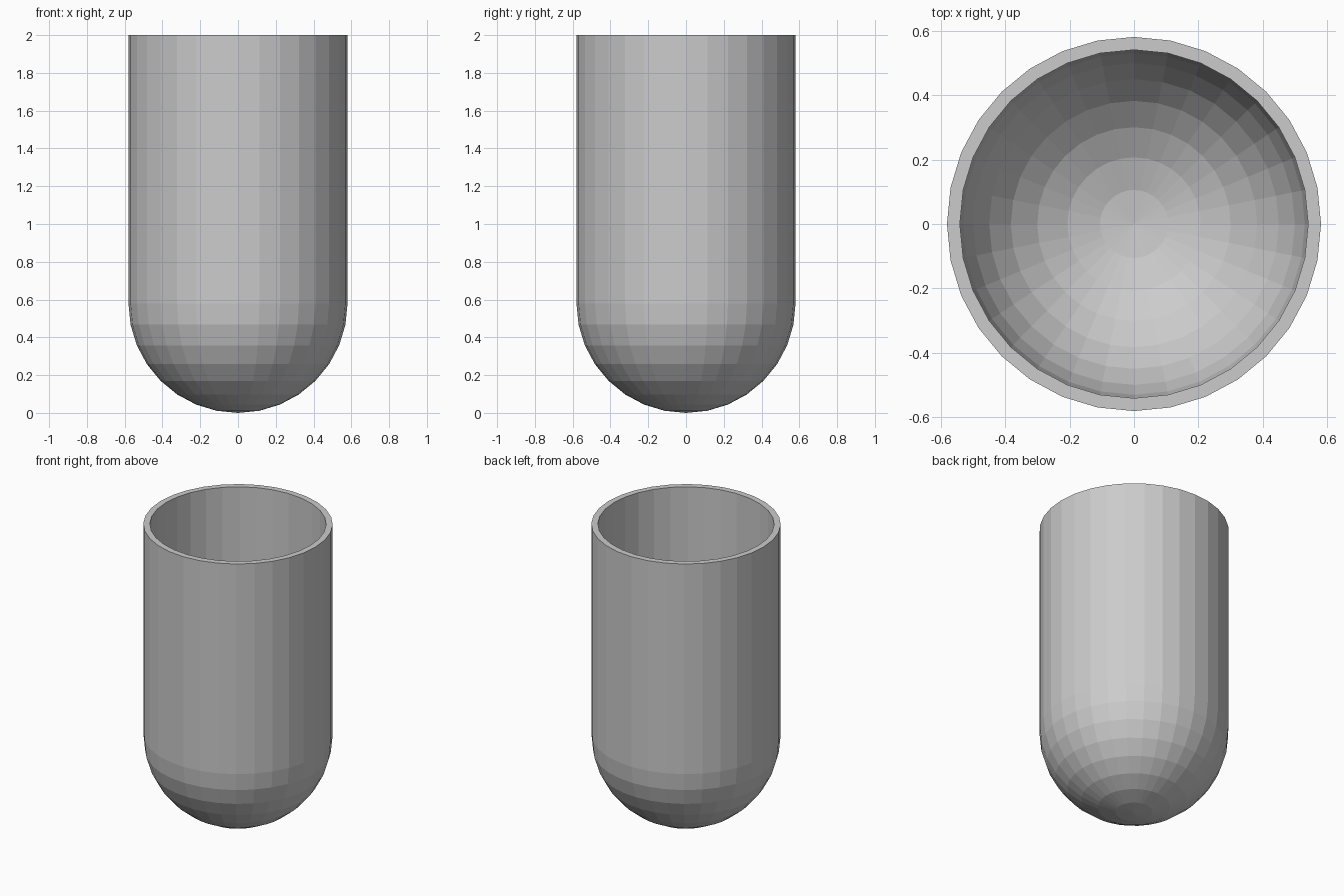
import bpy, bmesh
from math import sin, cos, pi

if "Cube" in bpy.data.objects:
    bpy.data.objects.remove(bpy.data.objects["Cube"])

SIDES, RINGS = 32, 8
R_OUT, R_IN, TOP = 0.58, 0.54, 2.0


def dome_profile(r):
    # Quarter circle from the pole up to the straight wall, then the rim
    pts = [(r * sin(k * pi / 2 / RINGS), R_OUT - r * cos(k * pi / 2 / RINGS))
           for k in range(RINGS + 1)]
    return pts + [(r, TOP)]


# Closed-wall profile: outer pole to rim, then back down to the inner pole
profile = dome_profile(R_OUT) + dome_profile(R_IN)[::-1]

bm = bmesh.new()
rings = []
for r, z in profile:
    if r < 1e-6:
        rings.append([bm.verts.new((0, 0, z))] * SIDES)
    else:
        rings.append([bm.verts.new((r * cos(2 * pi * i / SIDES), r * sin(2 * pi * i / SIDES), z))
                      for i in range(SIDES)])

# Skin neighbouring rings, with triangles at the poles
for a, b in zip(rings, rings[1:]):
    for i in range(SIDES):
        j = (i + 1) % SIDES
        bm.faces.new(list(dict.fromkeys((a[i], a[j], b[j], b[i]))))
bmesh.ops.recalc_face_normals(bm, faces=bm.faces)

# Hollow round-bottomed vessel, flat shaded
mesh = bpy.data.meshes.new("round_bottom_vessel")
bm.to_mesh(mesh)
bm.free()
bpy.context.collection.objects.link(bpy.data.objects.new("round_bottom_vessel", mesh))
